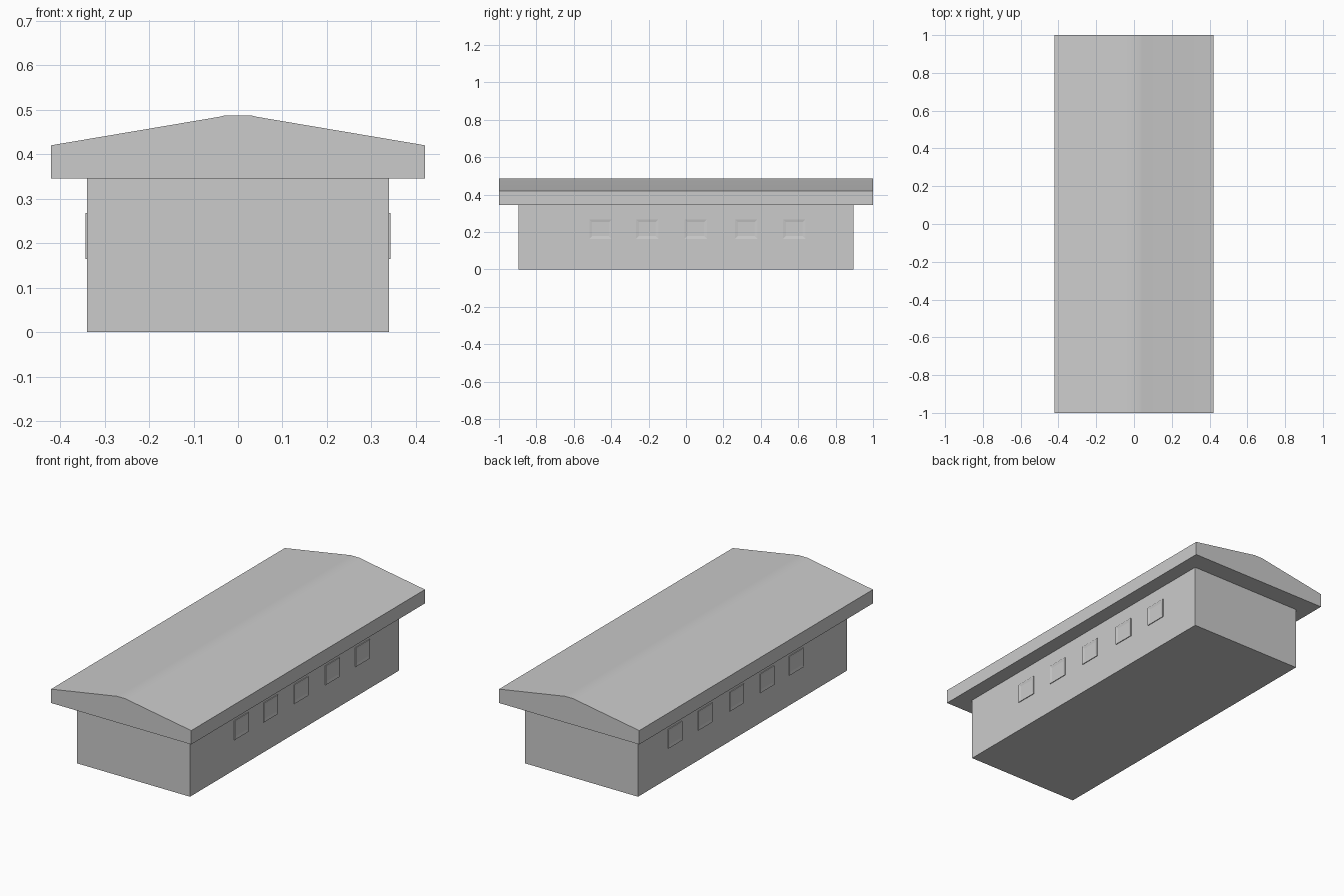
import bpy, bmesh

if "Cube" in bpy.data.objects:
    bpy.data.objects.remove(bpy.data.objects["Cube"])

WALL_X, WALL_Y, EAVE_Z = 0.339, 0.895, 0.345


def finish(name, bm):
    bmesh.ops.recalc_face_normals(bm, faces=bm.faces)
    mesh = bpy.data.meshes.new(name)
    bm.to_mesh(mesh)
    bm.free()
    obj = bpy.data.objects.new(name, mesh)
    bpy.context.collection.objects.link(obj)
    return obj


def add_box(bm, lo, hi):
    verts = bmesh.ops.create_cube(bm, size=1)["verts"]
    for v in verts:
        v.co = [hi[i] if v.co[i] > 0 else lo[i] for i in range(3)]
    return verts


# Walls: one plain closed block
bm = bmesh.new()
add_box(bm, (-WALL_X, -WALL_Y, 0), (WALL_X, WALL_Y, EAVE_Z))
finish("walls", bm)

# Roof: gable profile with a softened ridge, extruded along y
half = [(0.42, EAVE_Z), (0.42, 0.42), (0.042, 0.484), (0.03, 0.487)]
profile = half + [(-x, z) for x, z in reversed(half)]
bm = bmesh.new()
end = bm.faces.new([bm.verts.new((x, -1, z)) for x, z in profile])
ext = bmesh.ops.extrude_face_region(bm, geom=[end], use_keep_orig=True)
for g in ext["geom"]:
    if isinstance(g, bmesh.types.BMVert):
        g.co.y = 1
roof = finish("roof", bm)
bpy.context.view_layer.objects.active = roof
roof.select_set(True)
bpy.ops.object.shade_smooth_by_angle(angle=0.5)
roof.select_set(False)


# Windows: raised frame with a recessed pane, five along each long wall
def window(name, side, y):
    bm = bmesh.new()
    x0, x1 = side * (WALL_X - 0.01), side * (WALL_X + 0.004)
    add_box(bm, (min(x0, x1), y - 0.06, 0.164), (max(x0, x1), y + 0.06, 0.268))
    bm.normal_update()
    face = next(f for f in bm.faces if f.normal.x * side > 0.9)
    bmesh.ops.inset_region(bm, faces=[face], thickness=0.022)
    for v in face.verts:
        v.co.x -= side * 0.003
    finish(name, bm)


for side, label in ((1, "right"), (-1, "left")):
    for i, y in enumerate((-0.457, -0.207, 0.053, 0.322, 0.579)):
        window(f"window_{label}_{i + 1}", side, y)
